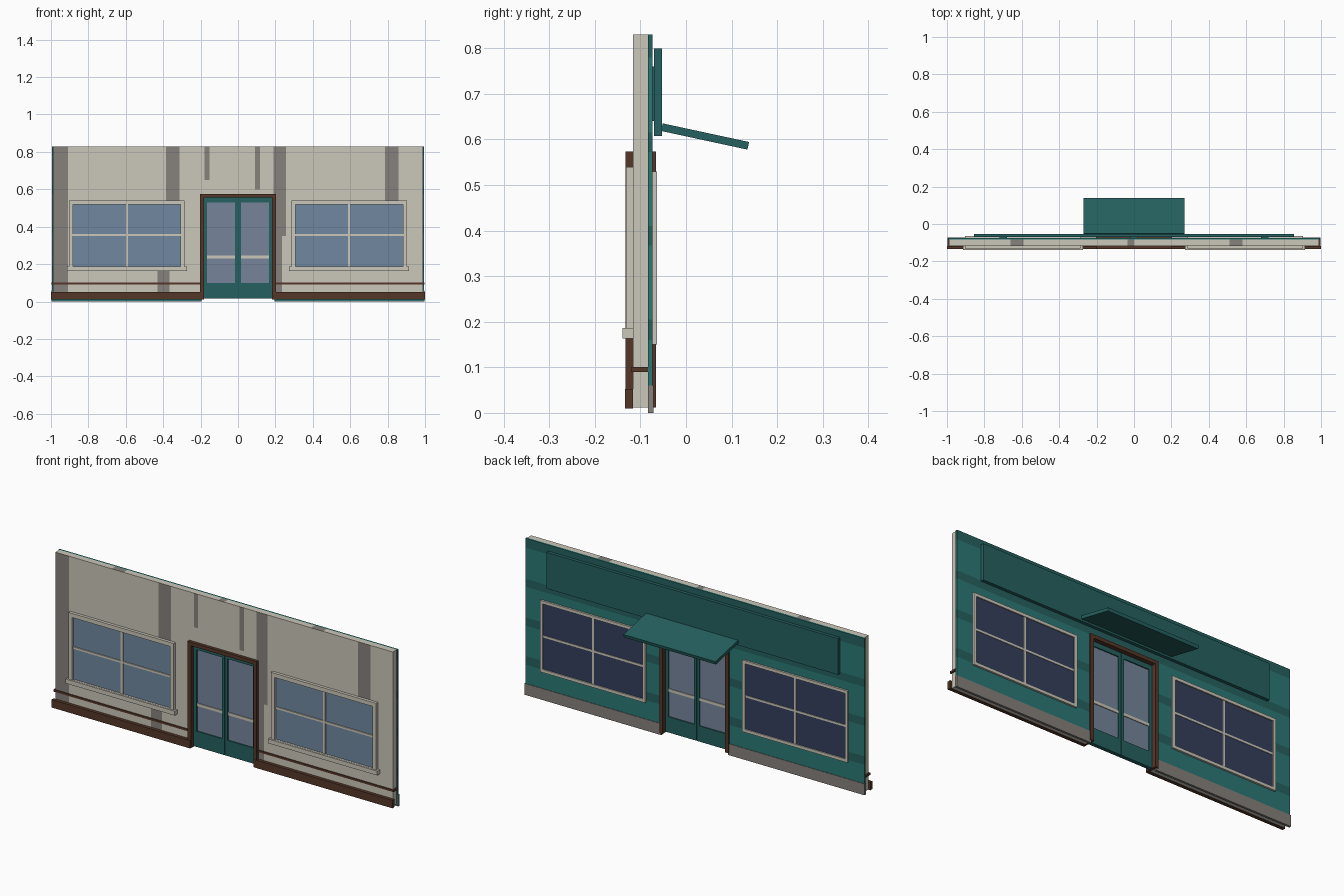
import bpy, bmesh, math
from mathutils import Matrix

if "Cube" in bpy.data.objects:
    bpy.data.objects.remove(bpy.data.objects["Cube"])


def material(name, rgb):
    m = bpy.data.materials.new(name)
    m.diffuse_color = (*rgb, 1)
    m.use_nodes = True
    m.node_tree.nodes["Principled BSDF"].inputs["Base Color"].default_value = m.diffuse_color
    return m


CREAM = material("cream", (0.60, 0.57, 0.49))
GREY = material("stain grey", (0.24, 0.22, 0.20))
TEAL = material("teal", (0.024, 0.19, 0.18))
DARK_TEAL = material("dark teal", (0.018, 0.12, 0.117))
BROWN = material("brown", (0.09, 0.037, 0.021))
GLASS = material("window glass", (0.165, 0.25, 0.35))
DOOR_GLASS = material("door glass", (0.18, 0.235, 0.33))
NAVY = material("dark glass", (0.035, 0.05, 0.11))


def finish(name, bm, mats):
    bmesh.ops.recalc_face_normals(bm, faces=bm.faces)
    me = bpy.data.meshes.new(name)
    bm.to_mesh(me)
    bm.free()
    for m in mats:
        me.materials.append(m)
    ob = bpy.data.objects.new(name, me)
    bpy.context.collection.objects.link(ob)
    return ob


def boxes(name, mat, *extents):
    """One object from boxes given as (x0, x1, y0, y1, z0, z1)."""
    bm = bmesh.new()
    for x0, x1, y0, y1, z0, z1 in extents:
        m = Matrix.Translation(((x0 + x1) / 2, (y0 + y1) / 2, (z0 + z1) / 2))
        m = m @ Matrix.Diagonal((x1 - x0, y1 - y0, z1 - z0, 1))
        bmesh.ops.create_cube(bm, size=1, matrix=m)
    return finish(name, bm, [mat])


def wall(name, half, y0, y1, z0, z1, xcuts, zcuts, mats, rule):
    """Slab with the door opening, cut into cells that are coloured by a rule."""
    xs = sorted({-half, half, -0.195, 0.195, *xcuts})
    zs = sorted({z0, z1, 0.565, *zcuts})
    bm = bmesh.new()
    v = [[bm.verts.new((x, y0, z)) for z in zs] for x in xs]
    for i in range(len(xs) - 1):
        for j in range(len(zs) - 1):
            cx, cz = (xs[i] + xs[i + 1]) / 2, (zs[j] + zs[j + 1]) / 2
            if abs(cx) > 0.195 or cz > 0.565:
                bm.faces.new((v[i][j], v[i + 1][j], v[i + 1][j + 1], v[i][j + 1]))
    loose = [p for p in bm.verts if not p.link_faces]
    bmesh.ops.delete(bm, geom=loose, context='VERTS')
    ext = bmesh.ops.extrude_face_region(bm, geom=bm.faces[:], use_keep_orig=True)
    moved = [g for g in ext['geom'] if isinstance(g, bmesh.types.BMVert)]
    bmesh.ops.translate(bm, vec=(0, y1 - y0, 0), verts=moved)
    bmesh.ops.recalc_face_normals(bm, faces=bm.faces)
    for f in bm.faces:
        f.material_index = int(rule(f.calc_center_median(), f.normal))
    return finish(name, bm, mats)


# Inner plaster wall with vertical stains on the front and short ones on the top edge
STAINS = [(-0.99, -0.91, 0, 0.83), (-0.385, -0.312, 0.5, 0.83), (-0.43, -0.365, 0, 0.17),
          (-0.178, -0.152, 0.65, 0.83), (0.09, 0.118, 0.6, 0.83),
          (0.19, 0.256, 0.35, 0.83), (0.19, 0.235, 0, 0.35), (0.785, 0.858, 0.5, 0.83)]
TOP_STAINS = [(-0.66, -0.59), (-0.035, 0), (0.51, 0.58)]


def stained(c, n):
    if n.z > 0.5:
        return any(a < c.x < b for a, b in TOP_STAINS)
    return n.y < -0.5 and any(a < c.x < b and s < c.z < t for a, b, s, t in STAINS)


wall("plaster_wall", 0.99, -0.1165, -0.0835, 0.012, 0.83,
     [x for s in STAINS for x in s[:2]] + [x for s in TOP_STAINS for x in s],
     (0.17, 0.35, 0.5, 0.6, 0.65), [CREAM, GREY], stained)

# Outer cladding with horizontal dark bands
BANDS = [(0.16, 0.205), (0.367, 0.41), (0.573, 0.615), (0.78, 0.829)]
wall("cladding_wall", 0.995, -0.0835, -0.074, 0.003, 0.83, [],
     [z for b in BANDS for z in b], [TEAL, DARK_TEAL],
     lambda c, n: any(a < c.z < b for a, b in BANDS))


def frame(x0, x1, y0, y1, z0, z1, w):
    return [(x0, x0 + w, y0, y1, z0, z1), (x1 - w, x1, y0, y1, z0, z1),
            (x0 + w, x1 - w, y0, y1, z1 - w, z1), (x0 + w, x1 - w, y0, y1, z0, z0 + w)]


for side, s in (("left", -1), ("right", 1)):
    def X(a, b):
        return min(s * a, s * b), max(s * a, s * b)

    # Skirting, rail and back plinth
    boxes(side + "_skirting", BROWN, (*X(0.187, 1.0), -0.134, -0.1165, 0.01, 0.052))
    boxes(side + "_rail", BROWN, (*X(0.2, 0.998), -0.121, -0.1165, 0.09, 0.101),
          (*X(0.99, 0.998), -0.1165, -0.0835, 0.09, 0.101))
    boxes(side + "_plinth", GREY, (*X(0.195, 0.998), -0.0835, -0.0715, 0.0, 0.06))

    # Front window
    x0, x1 = X(0.285, 0.903)
    xm = (x0 + x1) / 2
    boxes(side + "_window_frame", CREAM, *frame(x0, x1, -0.132, -0.1165, 0.165, 0.54, 0.022),
          (xm - 0.006, xm + 0.006, -0.126, -0.1165, 0.18, 0.52),
          (x0 + 0.02, x1 - 0.02, -0.126, -0.1165, 0.35, 0.361))
    boxes(side + "_window_glass", GLASS,
          (x0 + 0.02, x1 - 0.02, -0.121, -0.1165, 0.18, 0.52))
    boxes(side + "_window_sill", CREAM, (x0 - 0.011, x1 + 0.011, -0.139, -0.1165, 0.163, 0.186))

    # Back window
    boxes(side + "_back_window_frame", CREAM,
          *frame(x0, x1, -0.074, -0.064, 0.15, 0.53, 0.016),
          (xm - 0.006, xm + 0.006, -0.074, -0.067, 0.16, 0.52),
          (x0 + 0.01, x1 - 0.01, -0.074, -0.067, 0.335, 0.346))
    boxes(side + "_back_window_glass", NAVY,
          (x0 + 0.01, x1 - 0.01, -0.074, -0.07, 0.16, 0.52))

    # Door leaf
    boxes(side + "_door_leaf", DARK_TEAL,
          (*X(0.001, 0.016), -0.11, -0.09, 0.015, 0.556),
          (*X(0.166, 0.183), -0.11, -0.09, 0.015, 0.556),
          (*X(0.016, 0.166), -0.11, -0.09, 0.53, 0.556),
          (*X(0.016, 0.166), -0.11, -0.09, 0.015, 0.098))
    boxes(side + "_door_glass", DOOR_GLASS, (*X(0.016, 0.166), -0.104, -0.096, 0.098, 0.53))
    boxes(side + "_door_bar", CREAM, (*X(0.016, 0.166), -0.108, -0.092, 0.231, 0.246))

# Door frame
boxes("door_frame", BROWN, (-0.203, -0.183, -0.133, -0.066, 0.012, 0.574),
      (0.183, 0.203, -0.133, -0.066, 0.012, 0.574),
      (-0.183, 0.183, -0.133, -0.066, 0.555, 0.574))

# Sign board on the back with spacers behind it
boxes("sign_board", DARK_TEAL, (-0.855, 0.855, -0.07, -0.053, 0.608, 0.80))
boxes("sign_spacers", DARK_TEAL, *[(x - 0.02, x + 0.02, -0.075, -0.069, 0.64, 0.76)
                                   for x in (-0.7, 0, 0.7)])

# Sloping canopy over the back door
canopy = boxes("canopy", DARK_TEAL, (-0.27, 0.27, 0, 0.194, -0.0085, 0.0085))
canopy.rotation_euler.x = -math.atan2(0.041, 0.19)
canopy.location = (0, -0.053, 0.627)
